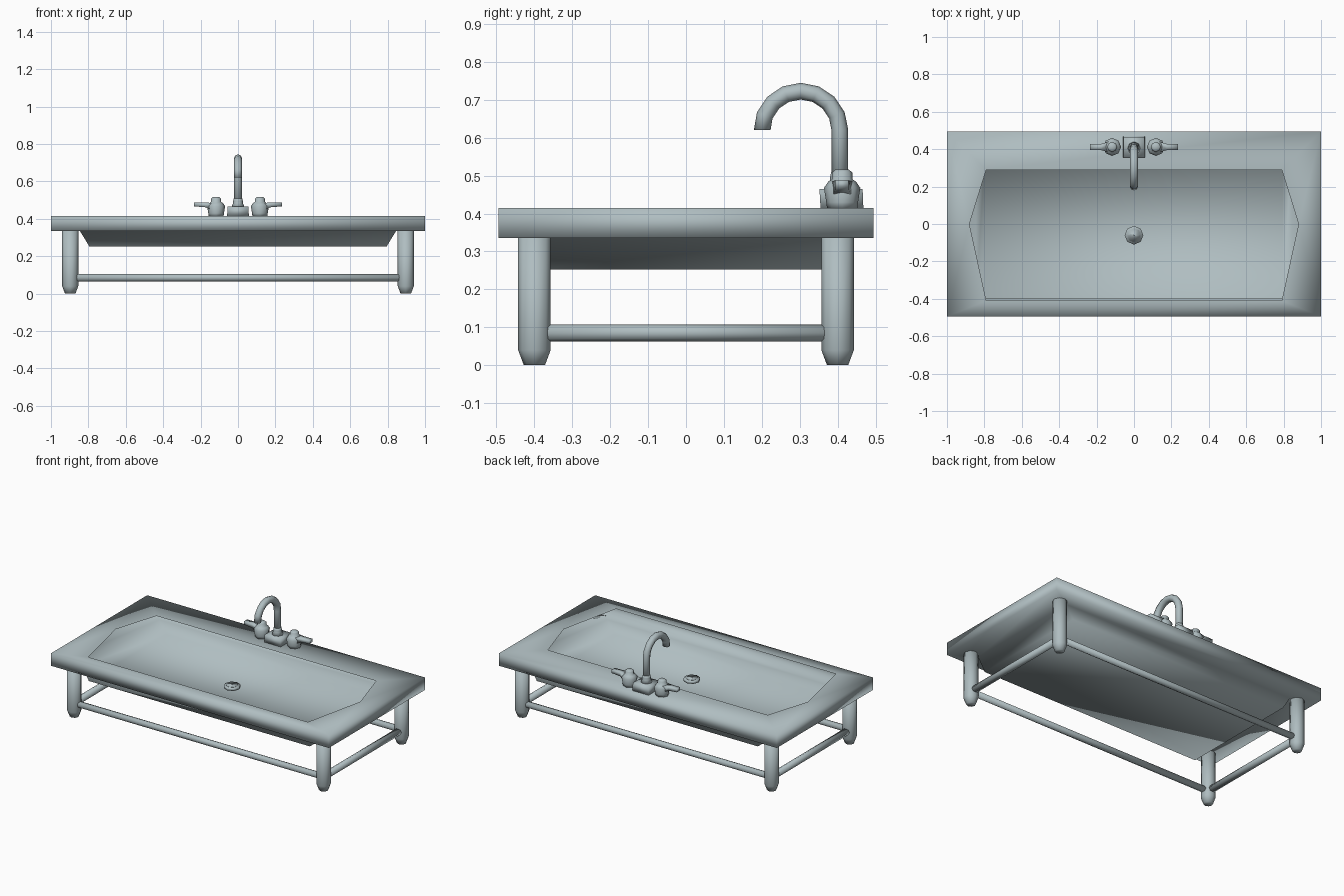
import bpy, bmesh, math
from mathutils import Vector

if "Cube" in bpy.data.objects:
    bpy.data.objects.remove(bpy.data.objects["Cube"])

mat = bpy.data.materials.new("blue_grey_ceramic")
mat.diffuse_color = (0.43, 0.51, 0.53, 1)
mat.use_nodes = True
mat.node_tree.nodes["Principled BSDF"].inputs["Base Color"].default_value = mat.diffuse_color


def make(name, verts, faces, angle=None):
    me = bpy.data.meshes.new(name)
    me.from_pydata(verts, [], faces)
    ob = bpy.data.objects.new(name, me)
    bpy.context.collection.objects.link(ob)
    me.materials.append(mat)
    bm = bmesh.new()
    bm.from_mesh(me)
    if all(len(e.link_faces) == 2 for e in bm.edges):
        bmesh.ops.recalc_face_normals(bm, faces=bm.faces)
    bm.to_mesh(me)
    bm.free()
    for p in me.polygons:
        p.use_smooth = True
    if angle:
        bpy.ops.object.select_all(action='DESELECT')
        bpy.context.view_layer.objects.active = ob
        ob.select_set(True)
        bpy.ops.object.shade_smooth_by_angle(angle=math.radians(angle))
    return ob


def tube(name, path, radii, n=8, angle=None, flat_end=False):
    """Capped round sections swept along a path."""
    path = [Vector(p) for p in path]
    verts, faces = [], []
    for i, p in enumerate(path):
        d = (path[min(i + 1, len(path) - 1)] - path[max(i - 1, 0)]).normalized()
        if flat_end and i == len(path) - 1:
            d = Vector((0, 0, -1))
        u = Vector((1, 0, 0)) if abs(d.x) < 0.9 else Vector((0, 1, 0))
        v = d.cross(u).normalized()
        for k in range(n):
            a = 2 * math.pi * k / n
            verts.append(p + radii[i] * (u * math.cos(a) + v * math.sin(a)))
    for i in range(len(path) - 1):
        for k in range(n):
            l = (k + 1) % n
            faces.append((i * n + k, i * n + l, i * n + n + l, i * n + n + k))
    faces += [tuple(range(n))[::-1], tuple(range(len(verts) - n, len(verts)))]
    return make(name, verts, faces, angle)


def rect(x, y0, y1, z):
    return [(-x, y0, z), (x, y0, z), (x, y1, z), (-x, y1, z)]


def ring(a, b):
    return [(a + k, a + (k + 1) % 4, b + (k + 1) % 4, b + k) for k in range(4)]


TOP, LOW = 0.415, 0.335
# hollow counter: top with hexagonal opening, sides, underside ring and basin tray
rim = [(-.79, -.41, TOP), (.79, -.41, TOP), (.88, 0, TOP),
       (.79, .29, TOP), (-.79, .29, TOP), (-.88, 0, TOP)]
v = rect(1, -.495, .495, TOP) + rect(1, -.495, .495, LOW) + rim
v += rect(.845, -.397, .397, LOW) + rect(.795, -.397, .397, .253)
f = [(0, 1, 9, 8), (1, 10, 9), (1, 2, 10), (2, 11, 10), (2, 3, 12, 11),
     (3, 13, 12), (3, 0, 13), (0, 8, 13)]
f += ring(4, 0) + ring(14, 4) + ring(18, 14) + [(21, 20, 19, 18)]
make("counter_and_basin", v, f)

# drain ring with recessed centre
tube("drain", [(0, -.06, .295), (0, -.06, .31), (0, -.06, .316), (0, -.06, .308)],
     [.05, .05, .038, .034])

# legs and rails
for sx in (-1, 1):
    for sy in (-1, 1):
        x, y = .897 * sx, .4 * sy
        tube("leg", [(x, y, 0), (x, y, .04), (x, y, LOW)], [.028, .043, .043])
    tube("side_rail", [(.897 * sx, -.375, .085), (.897 * sx, .375, .085)], [.022, .022])
    tube("long_rail", [(-.875, .4 * sx, .085), (.875, .4 * sx, .085)], [.02, .02])

# faucet base block
v = rect(.058, .355, .468, .415) + rect(.056, .352, .466, .465)
make("faucet_base", v, ring(0, 4) + [(3, 2, 1, 0), (4, 5, 6, 7)])

# gooseneck spout
path = [(0, .406, .46), (0, .406, .62)]
path += [(0, .303 + .103 * math.cos(a), .62 + .103 * math.sin(a))
         for a in (math.pi * k / 8 for k in range(1, 8))] + [(0, .201, .62)]
tube("spout", path, [.022] * len(path), flat_end=True)
tube("spout_collar", [(0, .406, z) for z in (.46, .485, .495, .51)],
     [.036, .026, .026, .023])

# handles with levers
for s in (-1, 1):
    x = .117 * s
    tube("handle_body", [(x, .412, z) for z in (.415, .43, .468, .485, .49, .508, .516)],
         [.04, .042, .048, .036, .027, .027, .018])
    v = []
    for lx, w, z0, z1 in ((.13, .03, .44, .484), (.175, .017, .462, .488), (.235, .017, .467, .488)):
        v += [(lx * s, .412 - w, z0), (lx * s, .412 + w, z0),
              (lx * s, .412 + w, z1), (lx * s, .412 - w, z1)]
    make("handle_lever", v, ring(0, 4) + ring(4, 8) + [(3, 2, 1, 0), (8, 9, 10, 11)])
